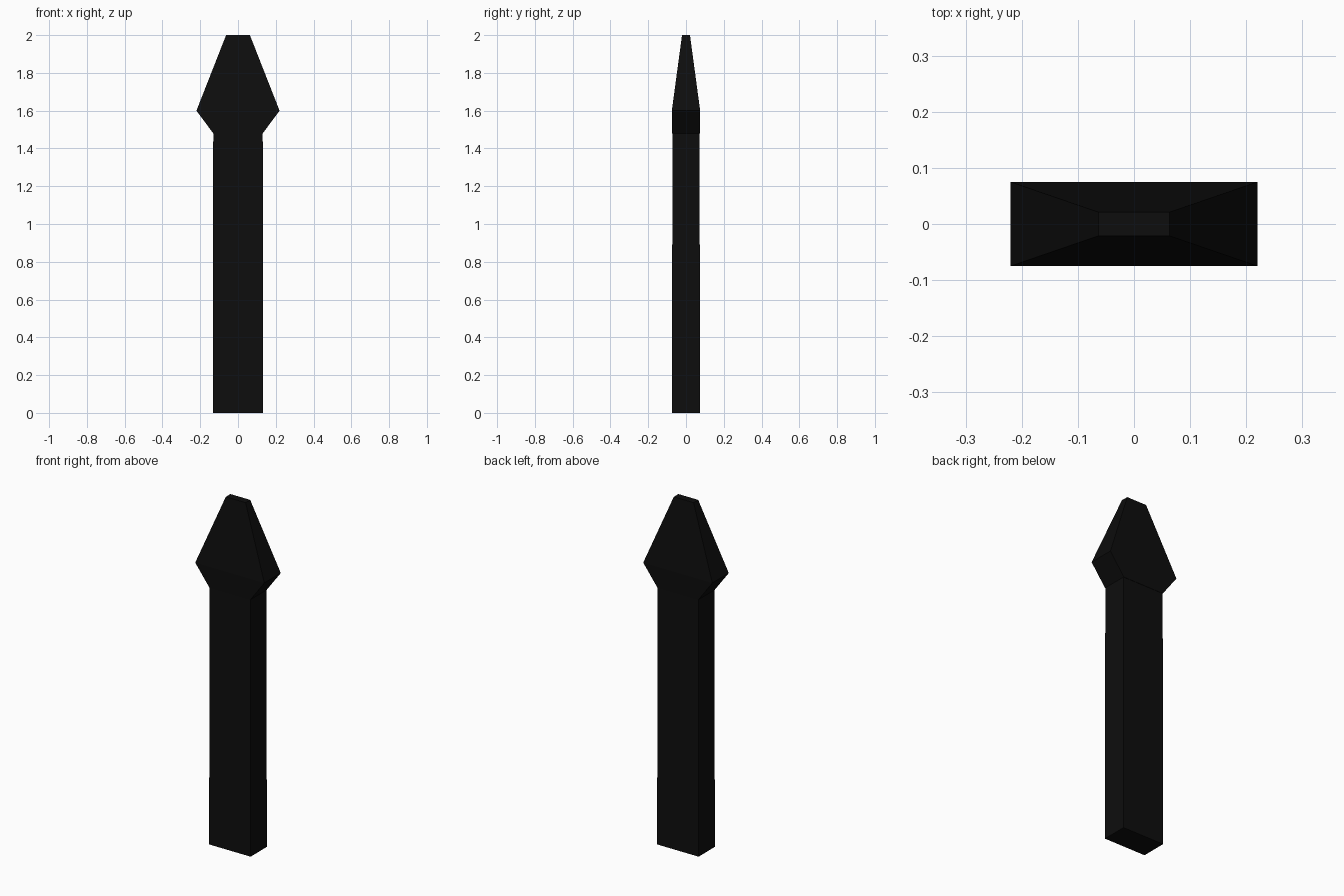
import bpy
import bmesh

cube = bpy.data.objects.get("Cube")
if cube:
    bpy.data.objects.remove(cube, do_unlink=True)

# One near-black material
black = bpy.data.materials.new("matte_black")
black.use_nodes = True
colour = (0.004, 0.004, 0.004, 1)
black.diffuse_color = colour
black.node_tree.nodes["Principled BSDF"].inputs["Base Color"].default_value = colour


def loft(name, sections):
    """Closed solid through rectangles given as (z, half width, half depth)."""
    bm = bmesh.new()
    rings = [[bm.verts.new((sx * w, sy * d, z))
              for sx, sy in ((-1, -1), (1, -1), (1, 1), (-1, 1))]
             for z, w, d in sections]
    for low, high in zip(rings, rings[1:]):
        for i in range(4):
            j = (i + 1) % 4
            bm.faces.new((low[i], low[j], high[j], high[i]))
    bm.faces.new(rings[0][::-1])
    bm.faces.new(rings[-1])
    mesh = bpy.data.meshes.new(name)
    bm.to_mesh(mesh)
    bm.free()
    mesh.materials.append(black)
    obj = bpy.data.objects.new(name, mesh)
    bpy.context.collection.objects.link(obj)
    return obj


# Flat rectangular shaft
loft("shaft", [(0, 0.132, 0.074), (1.48, 0.131, 0.072)])

# Flared head tapering to a blunt tip
loft("head", [(1.48, 0.131, 0.074), (1.6, 0.22, 0.075), (2.0, 0.063, 0.021)])
